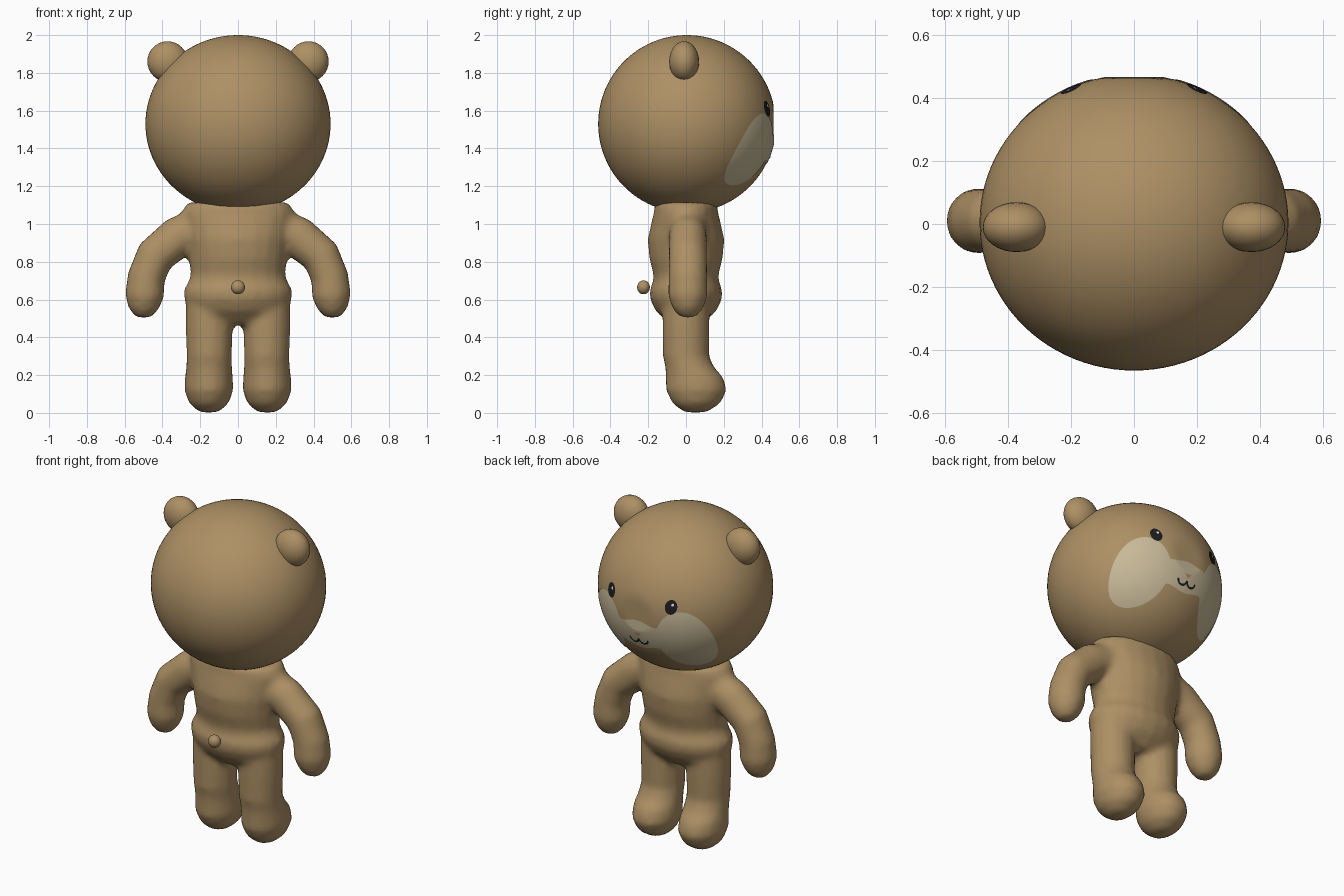
import bpy
import bmesh
from math import cos, sin, pi, sqrt
from mathutils import Vector

if "Cube" in bpy.data.objects:
    bpy.data.objects.remove(bpy.data.objects["Cube"], do_unlink=True)


def material(name, r, g, b):
    mat = bpy.data.materials.new(name)
    mat.use_nodes = True
    mat.diffuse_color = (r, g, b, 1)
    bsdf = mat.node_tree.nodes["Principled BSDF"]
    bsdf.inputs["Base Color"].default_value = (r, g, b, 1)
    bsdf.inputs["Roughness"].default_value = 0.8
    return mat


FUR = material("brown fur", 0.42, 0.28, 0.13)
CREAM = material("cream muzzle", 0.58, 0.49, 0.32)
BLACK = material("black", 0.012, 0.012, 0.014)
WHITE = material("white glint", 0.85, 0.85, 0.85)
NOSE = material("tan nose", 0.46, 0.28, 0.13)


def make_object(name, bm, mat):
    bmesh.ops.recalc_face_normals(bm, faces=bm.faces)
    mesh = bpy.data.meshes.new(name)
    bm.to_mesh(mesh)
    bm.free()
    mesh.materials.append(mat)
    mesh.shade_smooth()
    obj = bpy.data.objects.new(name, mesh)
    bpy.context.collection.objects.link(obj)
    return obj


HEAD = Vector((0, 0.005, 1.53))
RADII = Vector((0.49, 0.47, 0.47))
FLAT = 0.464  # the face is slightly flattened here


def ellipsoid(name, centre, radii, segments, rings):
    bm = bmesh.new()
    bmesh.ops.create_uvsphere(bm, u_segments=segments, v_segments=rings, radius=1)
    for v in bm.verts:
        v.co = Vector(centre) + v.co * Vector(radii)
    return make_object(name, bm, FUR)


# Head, ears and tail
head = ellipsoid("head", HEAD, RADII, 96, 48)
for v in head.data.vertices:
    v.co.y = min(v.co.y, FLAT)
for side, s in (("left", 1), ("right", -1)):
    ellipsoid("ear_" + side, (s * 0.373, -0.01, 1.86), (0.107, 0.079, 0.107), 32, 16)
ellipsoid("tail", (0, -0.225, 0.665), (0.037, 0.034, 0.037), 20, 12)


def face_plate(name, point, nu, nv, lift, mat):
    """Grid of (x, z) points from point(u, v), laid on the head surface."""
    bm = bmesh.new()
    grid = []
    for i in range(nu + 1):
        row = []
        for j in range(nv + 1):
            x, z = point(i / nu, j / nv)
            depth = 1 - (x / RADII.x) ** 2 - ((z - HEAD.z) / RADII.z) ** 2
            y = min(HEAD.y + RADII.y * sqrt(max(depth, 0)), FLAT) + lift
            row.append(bm.verts.new((x, y, z)))
        grid.append(row)
    for a, b in zip(grid, grid[1:]):
        for j in range(nv):
            bm.faces.new((a[j], a[j + 1], b[j + 1], b[j]))
    bmesh.ops.remove_doubles(bm, verts=bm.verts, dist=0.00005)
    obj = make_object(name, bm, mat)
    if sum(p.normal.y for p in obj.data.polygons) < 0:
        obj.data.flip_normals()
    return obj


def disc(cx, cz, rx, rz):
    return lambda u, v: (cx + rx * v * cos(2 * pi * u), cz + rz * v * sin(2 * pi * u))


def arc(cx, cz, radius, width):
    def point(u, v):
        r = radius + width * (v - 0.5)
        return cx + r * cos(pi * (1 + u)), cz + r * sin(pi * (1 + u))
    return point


def muzzle_outline(u, v):
    """Two tall cheek ovals joined by a band across the middle."""
    x = -0.385 * cos(pi * u)
    cheek = 0.19 * sqrt(max(0, 1 - ((abs(x) - 0.25) / 0.135) ** 2))
    top, bottom = 1.395 + cheek, 1.395 - cheek
    if abs(x) < 0.25:
        dip = 0.01 * cos(abs(x) / 0.12 * pi)
        top, bottom = max(top, 1.482 + dip), min(bottom, 1.325 - dip)
    return x, bottom + (top - bottom) * v


# Face markings
face_plate("muzzle", muzzle_outline, 96, 24, 0.003, CREAM)
face_plate("nose", lambda u, v: (0.024 * (2 * u - 1) * v, 1.392 + 0.024 * v), 4, 4, 0.006, NOSE)
for side, s in (("left", 1), ("right", -1)):
    face_plate("eye_" + side, disc(s * 0.2, 1.61, 0.032, 0.042), 32, 5, 0.004, BLACK)
    face_plate("glint_" + side, disc(s * 0.2 - 0.008, 1.625, 0.007, 0.008), 16, 2, 0.006, WHITE)
    face_plate("mouth_" + side, arc(s * 0.03, 1.378, 0.029, 0.011), 20, 2, 0.006, BLACK)


def loft(bm, rings, upright=True, mirror=1, sides=20):
    """Closed tube through rings of (x, y, z, half width, half depth)."""
    loops = []
    for i, (x, y, z, width, depth) in enumerate(rings):
        across = Vector((1, 0, 0))
        if not upright:
            before, after = rings[max(i - 1, 0)], rings[min(i + 1, len(rings) - 1)]
            along = Vector((after[0] - before[0], 0, after[2] - before[2]))
            across = Vector((0, 1, 0)).cross(along).normalized()
        loop = []
        for k in range(sides):
            t = 2 * pi * k / sides
            p = Vector((x, y, z)) + across * width * cos(t) + Vector((0, depth * sin(t), 0))
            loop.append(bm.verts.new((p.x * mirror, p.y, p.z)))
        loops.append(loop)
    faces = [bm.faces.new(loops[0]), bm.faces.new(loops[-1])]
    for a, b in zip(loops, loops[1:]):
        for k in range(sides):
            n = (k + 1) % sides
            faces.append(bm.faces.new((a[k], a[n], b[n], b[k])))


# Body: torso, arms and legs fused into one soft skin
torso = [(0, 0, 0.47, 0.14, 0.09), (0, 0, 0.54, 0.26, 0.16), (0, 0, 0.6, 0.285, 0.19),
         (0, 0, 0.65, 0.29, 0.194), (0, 0, 0.69, 0.265, 0.175), (0, 0, 0.73, 0.25, 0.172),
         (0, 0, 0.82, 0.262, 0.195), (0, 0, 0.92, 0.275, 0.203), (0, 0, 1.0, 0.29, 0.185),
         (0, 0, 1.06, 0.3, 0.17), (0, 0, 1.115, 0.27, 0.165)]
arm = [(0.2, 0.01, 0.98, 0.11, 0.1), (0.32, 0.01, 0.93, 0.11, 0.1),
       (0.44, 0.01, 0.83, 0.104, 0.102), (0.485, 0.01, 0.72, 0.1, 0.103),
       (0.495, 0.01, 0.62, 0.104, 0.105), (0.5, 0.01, 0.55, 0.08, 0.08),
       (0.5, 0.01, 0.505, 0.04, 0.04)]
leg = [(0.153, 0, 0.62, 0.125, 0.125), (0.153, 0, 0.45, 0.125, 0.125),
       (0.152, 0, 0.3, 0.12, 0.123), (0.153, 0.02, 0.24, 0.122, 0.13),
       (0.154, 0.045, 0.19, 0.127, 0.153), (0.154, 0.055, 0.12, 0.13, 0.162),
       (0.154, 0.055, 0.05, 0.105, 0.128), (0.154, 0.05, 0.003, 0.05, 0.06)]
bm = bmesh.new()
loft(bm, torso)
for s in (1, -1):
    loft(bm, arm, upright=False, mirror=s)
    loft(bm, leg, mirror=s)
body = make_object("body", bm, FUR)
remesh = body.modifiers.new("Fuse", "REMESH")
remesh.mode = "VOXEL"
remesh.voxel_size = 0.02
remesh.use_smooth_shade = True
soften = body.modifiers.new("Soften", "SMOOTH")
soften.factor = 0.5
soften.iterations = 4
